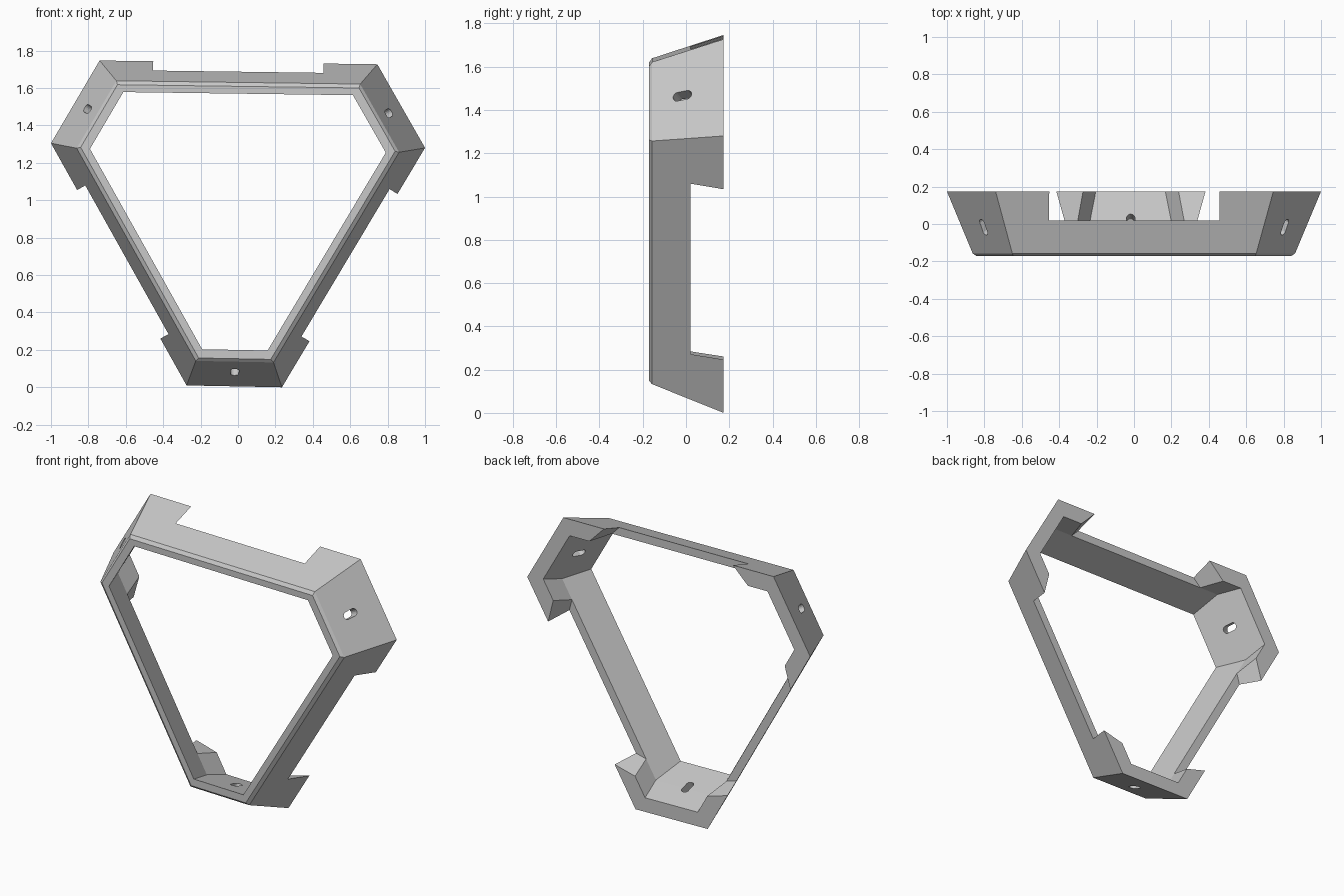
import bpy, bmesh, math
from mathutils import Vector

cube = bpy.data.objects.get("Cube")
if cube:
    bpy.data.objects.remove(cube, do_unlink=True)

FRONT, BACK = -0.172, 0.174
NOTCH_Y, NOTCH_MARGIN = 0.02, 0.287

# rear outline in x, z, counterclockwise; sides alternate long, short
OUTLINE = [Vector(p) for p in ((0.745, 1.727), (-0.74, 1.747), (-1.0, 1.305),
                               (-0.275, 0.01), (0.235, 0.0), (1.0, 1.28))]

grey = bpy.data.materials.new("plain_grey")
grey.use_nodes = True
grey.diffuse_color = (0.58, 0.58, 0.58, 1)
grey.node_tree.nodes["Principled BSDF"].inputs["Base Color"].default_value = (0.58, 0.58, 0.58, 1)


def side(i):
    """Start point, direction, inward normal and length of a side."""
    a, b = OUTLINE[i], OUTLINE[(i + 1) % 6]
    t = (b - a).normalized()
    return a, t, Vector((-t.y, t.x)), (b - a).length


def inset(long_d, short_d, y):
    """Outline moved inward by one distance per kind of side, at depth y."""
    pts = []
    for i in range(6):
        (a, t, n, _), (_, t0, n0, _) = side(i), side((i - 1) % 6)
        d, d0 = (long_d, short_d) if i % 2 == 0 else (short_d, long_d)
        q, q0 = a + n * d, a + n0 * d0
        p = q0 + t0 * ((q - q0).cross(t) / t0.cross(t))
        pts.append(Vector((p.x, y, p.y)))
    return pts


def loft(name, loops, closed):
    """Skin a row of loops; join last to first, or cap both ends."""
    bm = bmesh.new()
    rows = [[bm.verts.new(p) for p in loop] for loop in loops]
    pairs = list(zip(rows, rows[1:]))
    if closed:
        pairs.append((rows[-1], rows[0]))
    else:
        bm.faces.new(rows[0])
        bm.faces.new(rows[-1])
    for r, s in pairs:
        for i in range(len(r)):
            j = (i + 1) % len(r)
            bm.faces.new((r[i], r[j], s[j], s[i]))
    bmesh.ops.recalc_face_normals(bm, faces=bm.faces)
    mesh = bpy.data.meshes.new(name)
    bm.to_mesh(mesh)
    bm.free()
    mesh.materials.append(grey)
    obj = bpy.data.objects.new(name, mesh)
    bpy.context.scene.collection.objects.link(obj)
    return obj


# tapered ring with a chamfered front rim; long walls turn straight behind the notch line
frame = loft("bracket_frame", [
    inset(0, 0, BACK),
    inset(0.107, 0.132, -0.157),
    inset(0.128, 0.148, FRONT),
    inset(0.167, 0.195, FRONT),
    inset(0.102, 0.137, NOTCH_Y),
    inset(0.105, 0.09, BACK)], True)

cutters = []
for i in range(6):
    a, t, n, length = side(i)
    edge, inward, depth = Vector((t.x, 0, t.y)), Vector((n.x, 0, n.y)), Vector((0, 1, 0))
    start = Vector((a.x, 0, a.y))
    if i % 2 == 0:
        # notch behind each long bar, its ends widening at 45 degrees inward
        loops = []
        for y in (NOTCH_Y, 0.3):
            outer = 0.32 * (BACK - y)
            near, far = [NOTCH_MARGIN - (d - outer) for d in (-0.1, 0.18)]
            corners = ((near, -0.1), (length - near, -0.1), (length - far, 0.18), (far, 0.18))
            loops.append([start + edge * s + inward * d + depth * y for s, d in corners])
        cutters.append(loft("notch_cutter", loops, False))
    else:
        # rounded slot through each short face, square to its slope
        slope = (depth - inward * 0.4).normalized()
        through = (inward + depth * 0.4).normalized()
        centre = start + edge * length / 2 + inward * 0.076 - depth * 0.017
        ring = []
        for k in range(16):
            ang = 2 * math.pi * (k + 0.5) / 16
            end = 0.023 if math.sin(ang) > 0 else -0.023
            ring.append(edge * 0.023 * math.cos(ang) + slope * (0.023 * math.sin(ang) + end))
        loops = [[centre + p + through * h for p in ring] for h in (-0.1, 0.16)]
        cutters.append(loft("slot_cutter", loops, False))

# cut everything, then keep only the finished frame
for c in cutters:
    c.hide_render = True
    mod = frame.modifiers.new("cut", 'BOOLEAN')
    mod.operation, mod.solver, mod.object = 'DIFFERENCE', 'EXACT', c
bpy.context.view_layer.update()
result = bpy.data.meshes.new_from_object(frame.evaluated_get(bpy.context.evaluated_depsgraph_get()))
frame.modifiers.clear()
frame.data = result
for c in cutters:
    bpy.data.objects.remove(c, do_unlink=True)
